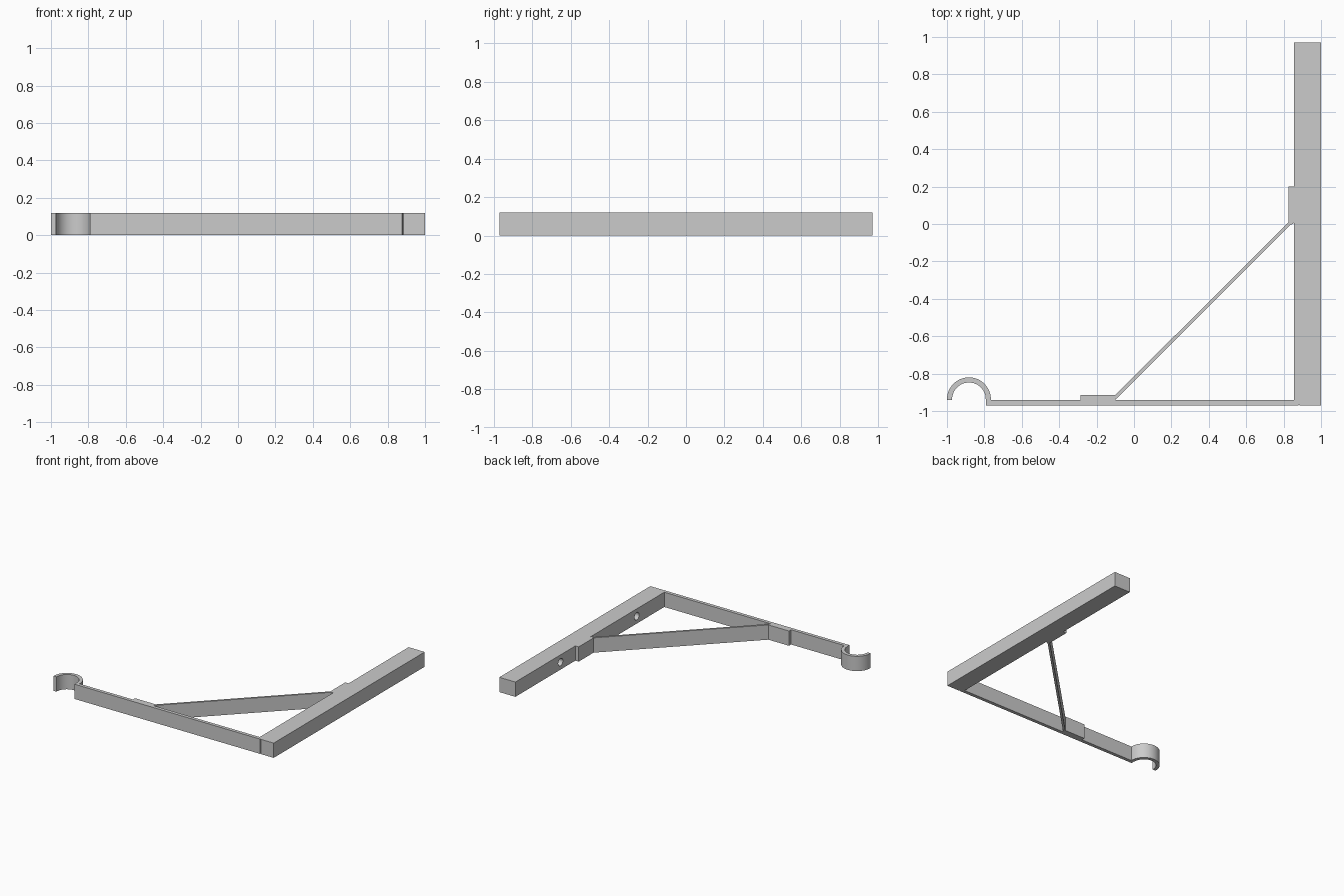
import bpy, bmesh, math

if "Cube" in bpy.data.objects:
    bpy.data.objects.remove(bpy.data.objects["Cube"])

H = 0.12  # thickness of the whole bracket


def extrude(name, pts, h=H):
    """Extrude a closed counter-clockwise XY profile from z = 0 to h."""
    bm = bmesh.new()
    face = bm.faces.new([bm.verts.new((x, y, 0)) for x, y in pts])
    top = bmesh.ops.extrude_face_region(bm, geom=[face])["geom"]
    bmesh.ops.translate(bm, vec=(0, 0, h),
                        verts=[v for v in top if isinstance(v, bmesh.types.BMVert)])
    bmesh.ops.recalc_face_normals(bm, faces=bm.faces)
    mesh = bpy.data.meshes.new(name)
    bm.to_mesh(mesh)
    bm.free()
    ob = bpy.data.objects.new(name, mesh)
    bpy.context.collection.objects.link(ob)
    return ob


def rect(x0, x1, y0, y1):
    return [(x0, y0), (x1, y0), (x1, y1), (x0, y1)]


# Upright wall bar, with the fine groove near its corner
bar = extrude("wall_bar", [(0.855, -0.97), (0.878, -0.97), (0.882, -0.962),
                           (0.886, -0.97), (1.0, -0.97), (1.0, 0.97), (0.855, 0.97)])

# Blind screw holes in the inner face of the bar
for i, y in enumerate((0.39, -0.59)):
    bpy.ops.mesh.primitive_cylinder_add(vertices=32, radius=0.03, depth=0.2,
                                        location=(0.855, y, H / 2),
                                        rotation=(0, math.pi / 2, 0))
    cutter = bpy.context.object
    cutter.name = f"screw_hole_cutter_{i + 1}"
    cutter.hide_render = True
    cutter.hide_viewport = True
    mod = bar.modifiers.new(f"screw_hole_{i + 1}", 'BOOLEAN')
    mod.operation = 'DIFFERENCE'
    mod.solver = 'EXACT'
    mod.object = cutter

# Horizontal arm and the two pads that anchor the brace
extrude("arm", rect(-0.79, 0.855, -0.97, -0.942))
extrude("arm_pad", rect(-0.285, -0.10, -0.942, -0.915))
extrude("bar_pad", rect(0.825, 0.855, 0.005, 0.20))

# Diagonal brace
extrude("brace", [(-0.10, -0.938), (-0.092, -0.932), (0.835, -0.005), (0.855, 0.003),
                  (0.838, 0.012), (0.825, 0.009), (-0.10, -0.915)])

# Half-round hook at the arm tip
cx, cy, n = -0.8825, -0.9375, 24
arc = [math.pi * i / n for i in range(n + 1)]
ring = lambda r, a: (cx + r * math.cos(a), cy + r * math.sin(a))
outer = [ring(0.1175, a) for a in arc]
inner = [ring(0.09, a) for a in reversed(arc)]
low = -0.942
hook = extrude("hook", [(cx + 0.1175, low)] + outer + [(cx - 0.1175, low), (cx - 0.09, low)]
               + inner + [(cx + 0.09, low)])
bpy.ops.object.select_all(action='DESELECT')
hook.select_set(True)
bpy.context.view_layer.objects.active = hook
bpy.ops.object.shade_smooth_by_angle(angle=math.radians(30))
